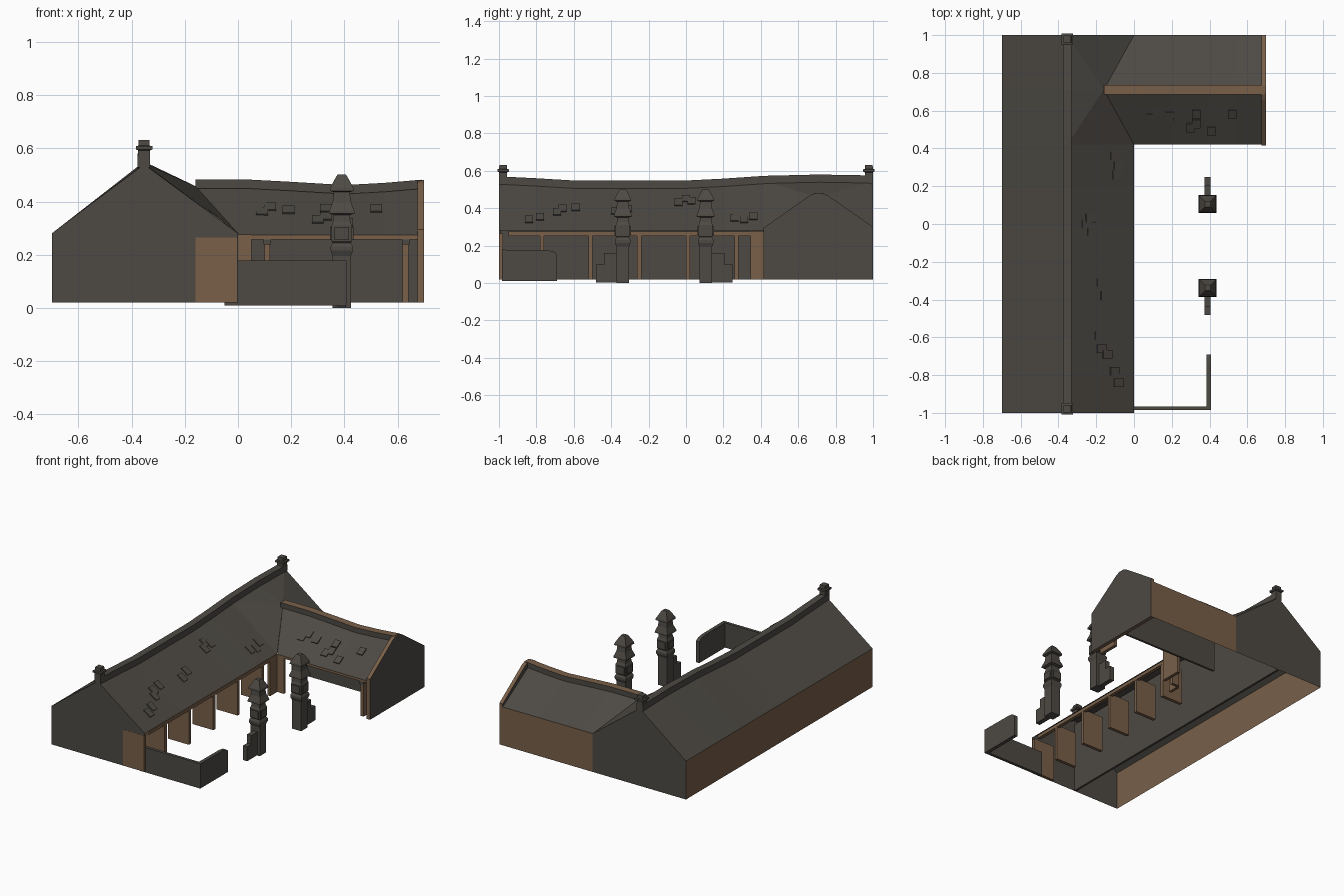
import bpy, bmesh, math
from mathutils import Matrix, Vector

if "Cube" in bpy.data.objects:
    bpy.data.objects.remove(bpy.data.objects["Cube"])


def mat(name, col):
    m = bpy.data.materials.new(name)
    m.diffuse_color = (*col, 1)
    m.use_nodes = True
    m.node_tree.nodes["Principled BSDF"].inputs["Base Color"].default_value = m.diffuse_color
    return m


GREY = mat("weathered_grey", (0.075, 0.068, 0.058))
BROWN = mat("timber_brown", (0.19, 0.115, 0.066))


def mesh(name, verts, faces, mats, rule=None):
    me = bpy.data.meshes.new(name)
    me.from_pydata(verts, [], faces)
    for m in mats:
        me.materials.append(m)
    me.update()
    if rule:
        for p in me.polygons:
            p.material_index = rule(p)
    ob = bpy.data.objects.new(name, me)
    bpy.context.collection.objects.link(ob)
    return ob


BOX_F = [(0, 3, 2, 1), (4, 5, 6, 7), (0, 1, 5, 4), (1, 2, 6, 5), (2, 3, 7, 6), (3, 0, 4, 7)]


def box(name, x0, x1, y0, y1, z0, z1, m):
    v = [(x, y, z) for z in (z0, z1) for x, y in ((x0, y0), (x1, y0), (x1, y1), (x0, y1))]
    return mesh(name, v, BOX_F, [m])


def prism(name, profile, place, t0, t1, mats, rule=None):
    """Extrude a 2D profile between t0 and t1; place(a, b, t) gives 3D."""
    n = len(profile)
    v = [place(a, b, t) for t in (t0, t1) for a, b in profile]
    f = [tuple(range(n))[::-1], tuple(range(n, 2 * n))]
    f += [(i, (i + 1) % n, n + (i + 1) % n, n + i) for i in range(n)]
    ob = mesh(name, v, f, mats)
    bm = bmesh.new()
    bm.from_mesh(ob.data)
    bmesh.ops.recalc_face_normals(bm, faces=bm.faces)
    bm.to_mesh(ob.data)
    bm.free()
    if rule:
        for p in ob.data.polygons:
            p.material_index = rule(p)
    return ob


def stack(name, cx, cy, rings, m):
    """Square loft through (half width, height) rings."""
    v, f = [], []
    for h, z in rings:
        v += [(cx + sx * h, cy + sy * h, z) for sx, sy in ((-1, -1), (1, -1), (1, 1), (-1, 1))]
    for r in range(len(rings) - 1):
        for i in range(4):
            j = (i + 1) % 4
            f.append((4 * r + i, 4 * r + j, 4 * r + 4 + j, 4 * r + 4 + i))
    k = len(v)
    f += [(3, 2, 1, 0), (k - 4, k - 3, k - 2, k - 1)]
    return mesh(name, v, f, [m])


# ---- main roof: sagging ridge, with a valley point where the wing joins
XL, XR, XM, EAVE, BASE = -0.7, 0.0, -0.353, 0.28, 0.02
RIDGE = [(-1, .54), (-.8, .53), (-.6, .518), (0, .518), (.2, .528), (.42, .543), (.71, .55), (1, .545)]


def ridge_z(y):
    for (a, za), (b, zb) in zip(RIDGE, RIDGE[1:]):
        if y <= b:
            return za + (zb - za) * (y - a) / (b - a)
    return RIDGE[-1][1]


n = len(RIDGE)
v = [(XL, y, EAVE) for y, z in RIDGE] + [(XM, y, z) for y, z in RIDGE] + [(XR, y, EAVE) for y, z in RIDGE]
v.append((-.16, .71, .458))
P = len(v) - 1
f = [(i + n, i + n + 1, i + 1, i) for i in range(n - 1)]
f += [(i + 2 * n, i + 2 * n + 1, i + n + 1, i + n) for i in range(n - 3)]
f += [(n + 5, 2 * n + 5, P), (n + 5, P, n + 6), (n + 6, P, n + 7), (n + 7, P, 2 * n + 7)]
mesh("main_roof", v, f, [GREY])

# ---- main walls
for nm, y, s in (("front_gable", -1, 1), ("back_gable", 1, -1)):
    pts = [(XL, y, BASE), (XR, y, BASE), (XR, y, EAVE), (XM, y, ridge_z(y)), (XL, y, EAVE)]
    mesh(nm, pts, [(0, 1, 2, 3, 4)[::s]], [GREY])
mesh("left_wall", [(XL, -1, BASE), (XL, 1, BASE), (XL, 1, EAVE), (XL, -1, EAVE)], [(0, 3, 2, 1)], [BROWN])
box("main_inner_wall", -.36, -.345, -.995, .995, BASE, .5, GREY)

# ---- main ridge cap and end finials
cap = [(y, z + .03) for y, z in RIDGE] + [(y, z - .012) for y, z in reversed(RIDGE)]
prism("main_ridge_cap", cap, lambda a, b, t: (t, a, b), -.377, -.33, [GREY])
for y in (-.978, .978):
    stack("ridge_finial", XM, y, [(.022, .53), (.022, .592), (.031, .596), (.031, .608), (.021, .61), (.02, .632)], GREY)

# ---- wing roof
WR = [(-.16, .458), (.05, .458), (.2, .45), (.4, .438), (.55, .446), (.69, .458)]
k = len(WR)
ex = [0, .1, .2, .4, .55, .69]
v = [(x, .42, .275) for x in ex] + [(x, .71, z) for x, z in WR] + [(x, 1, EAVE) for x in ex]
f = [(r * k + i, r * k + i + 1, (r + 1) * k + i + 1, (r + 1) * k + i) for r in (0, 1) for i in range(k - 1)]
mesh("wing_roof", v, f, [GREY])
cap = [(x, z + .024) for x, z in WR] + [(x, z - .01) for x, z in reversed(WR)]
prism("wing_ridge_cap", cap, lambda a, b, t: (a, t, b), .685, .735, [GREY, BROWN],
      lambda p: 1 if p.normal.z > .5 else 0)

# ---- wing walls: grey-faced end gable with timber edges
gable = [(.415, BASE), (1, BASE), (1, .3), (.76, .467), (.73, .48), (.69, .48), (.66, .467), (.415, .295)]
prism("wing_end_gable", gable, lambda a, b, t: (t, a, b), .675, .7, [GREY, BROWN],
      lambda p: 0 if abs(p.normal.x) > .5 else 1)
mesh("wing_back_wall", [(0, 1, BASE), (.69, 1, BASE), (.69, 1, EAVE), (0, 1, EAVE)], [(0, 3, 2, 1)], [BROWN])
box("wing_inner_wall", -.05, .675, .715, .73, BASE, .43, GREY)

# ---- stall partitions, beams and corner boards
for i in range(6):
    y = -.99 + .26 * i if i == 0 else -1.03 + .26 * i
    box("main_partition", -.16, -.003, y - .011, y + .011, BASE, .265, BROWN)
for x in (.11, .63):
    box("wing_partition", x - .011, x + .011, .43, .57, BASE, .265, BROWN)
    box("post_bracket", x - .014, x + .014, .424, .45, .238, .265, GREY)
box("main_beam", -.025, -.002, -.95, .35, .252, .275, BROWN)
box("wing_beam", .04, .68, .422, .445, .258, .274, BROWN)
box("main_corner_board", -.02, 0, .345, .42, BASE, .278, BROWN)
box("wing_corner_board", 0, .05, .42, .44, BASE, .276, BROWN)

# ---- loose roof shingles
for i, (x, y) in enumerate([(-.08, .31), (-.1, .36), (-.09, .26), (-.23, .03), (-.25, 0), (-.22, -.04), (-.17, -.31),
                            (-.15, -.38), (-.18, -.59), (-.17, -.66), (-.14, -.69), (-.1, -.78), (-.08, -.84)]):
    zr = ridge_z(y)
    ob = box("roof_shingle", -.03, .03, -.022, .022, -.003, .004, GREY)
    ob.location = (x, y, EAVE + (x / XM) * (zr - EAVE) + .003)
    ob.rotation_euler.y = math.atan((zr - EAVE) / -XM)
for x, y in [(.09, .56), (.12, .59), (.19, .57), (.3, .51), (.33, .53), (.33, .58), (.41, .49), (.52, .58)]:
    ob = box("wing_shingle", -.022, .022, -.026, .026, -.003, .004, GREY)
    ob.location = (x, y, .275 + (y - .42) / .29 * .172 + .004)
    ob.rotation_euler.x = math.atan(.172 / .29)

# ---- low yard wall
box("yard_wall_front", -.05, .405, -.985, -.965, .01, .178, GREY)
side = [(-.985, .01), (-.69, .01), (-.69, .155), (-.71, .17), (-.75, .176), (-.985, .178)]
prism("yard_wall_side", side, lambda a, b, t: (t, a, b), .383, .407, [GREY])

# ---- gate pillars with stepped buttresses
PILLAR = [(.034, 0), (.034, .195), (.042, .215), (.042, .23), (.034, .245), (.038, .25), (.038, .31), (.032, .325),
          (.03, .35), (.048, .355), (.047, .365), (.034, .4), (.03, .435), (.045, .44), (.043, .452), (.022, .492),
          (.015, .502)]
for cy, s in ((.105, 1), (-.338, -1)):
    stack("gate_pillar", .39, cy, PILLAR, GREY)
    for x in (-.041, .041):
        box("pillar_panel", .39 + x - .003, .39 + x + .003, cy - .028, cy + .028, .256, .304, GREY)
    for y in (-.041, .041):
        box("pillar_panel", .362, .418, cy + y - .003, cy + y + .003, .256, .304, GREY)
    step = [(.03, .003), (.143, .003), (.143, .1), (.1, .1), (.1, .16), (.03, .16)]
    prism("pillar_buttress", step, lambda a, b, t: (t, cy + s * a, b), .374, .406, [GREY])
